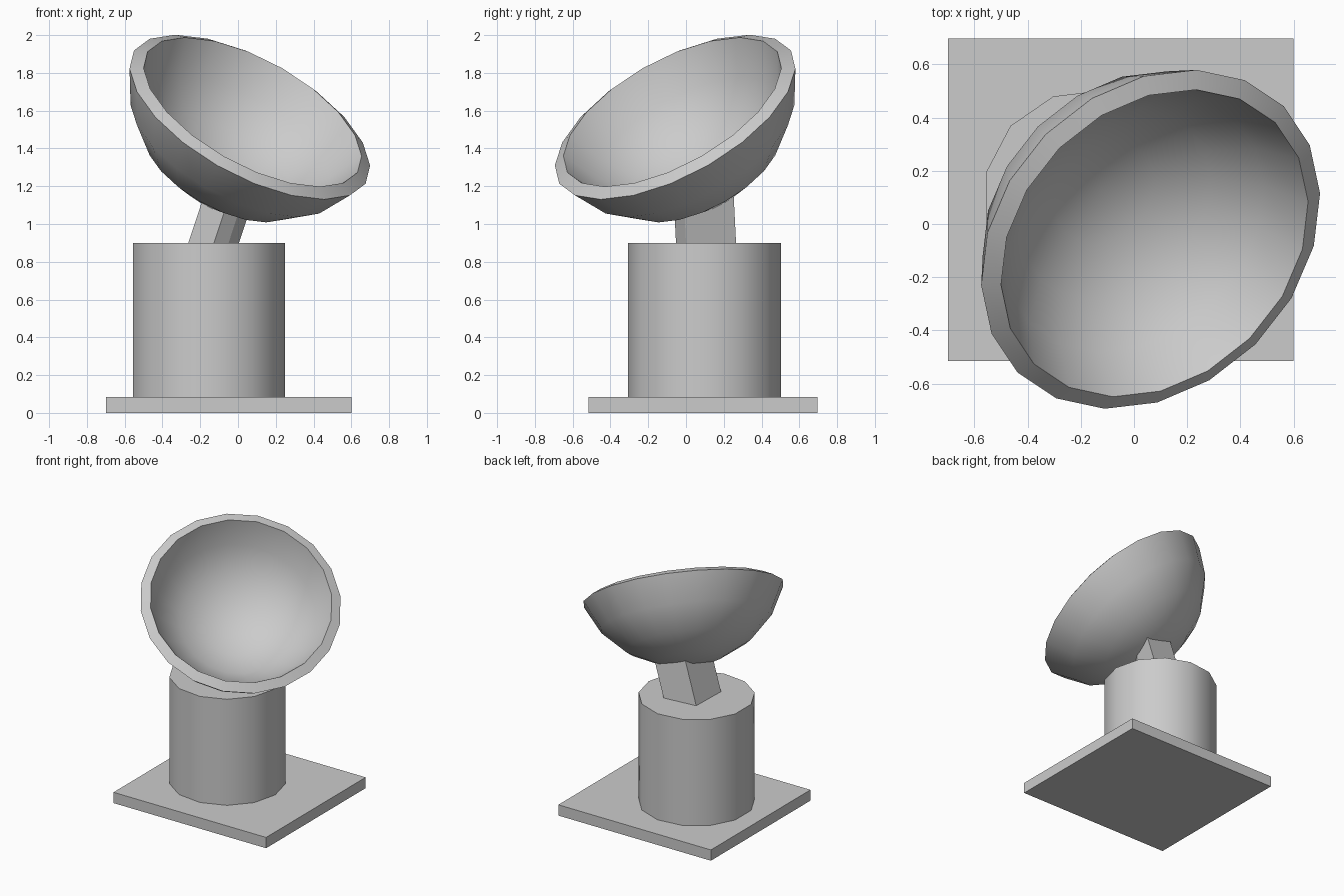
import bpy, bmesh
from math import sin, cos, pi, radians, sqrt
from mathutils import Vector, Matrix

if "Cube" in bpy.data.objects:
    bpy.data.objects.remove(bpy.data.objects["Cube"])


def add(name, rings, caps=True, smooth=True):
    """Skin a stack of rings; a one-point ring is a pole."""
    bm = bmesh.new()
    vs = [[bm.verts.new(p) for p in r] for r in rings]
    for a, b in zip(vs, vs[1:]):
        n = max(len(a), len(b))
        for i in range(n):
            j = (i + 1) % n
            if len(a) == 1:
                bm.faces.new((a[0], b[j], b[i]))
            elif len(b) == 1:
                bm.faces.new((a[i], a[j], b[0]))
            else:
                bm.faces.new((a[i], a[j], b[j], b[i]))
    if caps:
        bm.faces.new(vs[0])
        bm.faces.new(vs[-1])
    bmesh.ops.recalc_face_normals(bm, faces=bm.faces)
    me = bpy.data.meshes.new(name)
    bm.to_mesh(me)
    bm.free()
    ob = bpy.data.objects.new(name, me)
    bpy.context.collection.objects.link(ob)
    if smooth:
        bpy.ops.object.select_all(action='DESELECT')
        ob.select_set(True)
        bpy.context.view_layer.objects.active = ob
        bpy.ops.object.shade_smooth_by_angle(angle=radians(30))
    return ob


def circle(r, z, n, cx=0, cy=0):
    return [Vector((cx + r * cos(2 * pi * i / n), cy + r * sin(2 * pi * i / n), z))
            for i in range(n)]


# Base plate
plate = [(-0.70, -0.515), (0.60, -0.515), (0.60, 0.697), (-0.70, 0.697)]
add("base_plate", [[(x, y, z) for x, y in plate] for z in (0, 0.083)], smooth=False)

# Thirteen-sided pedestal
add("pedestal", [circle(0.408, z, 13, -0.159, 0.098) for z in (0.08, 0.9)])

# Dish: part of a sphere with an even wall, tilted towards front right
tilt = radians(38)
q = sqrt(0.5)
axis = Vector((sin(tilt) * q, -sin(tilt) * q, cos(tilt)))
down = Vector((cos(tilt) * q, -cos(tilt) * q, -sin(tilt)))
centre = Vector((0.168, -0.163, 1.757))
r_in, wall, segs = 0.6745, 0.0745, 20
r_out = r_in + wall
lats = [radians(a) for a in (72, 54, 36)]
rim = radians(18)
rim_r, rim_z = r_in * cos(rim), -r_in * sin(rim)
profile = [(r_out * cos(a), -r_out * sin(a)) for a in lats]
profile += [(rim_r + wall * cos(radians(27)), rim_z - wall * sin(radians(27))), (rim_r, rim_z)]
profile += [(r_in * cos(a), -r_in * sin(a)) for a in reversed(lats)]
rings = [[Vector((0, 0, -r_out))]] + [circle(r, z, segs) for r, z in profile]
rings += [[Vector((0, 0, -r_in))]]
frame = Matrix((down, axis.cross(down), axis)).transposed()
add("dish", [[centre + frame @ p for p in ring] for ring in rings], caps=False)

# Leaning neck, its top ending inside the dish wall
foot = [(0.005, 0.265), (-0.255, 0.24), (-0.263, -0.05),
        (-0.127, -0.053), (-0.05, 0.0), (0.005, 0.116)]
lean = Vector((0.33, -0.05, 1)).normalized()
low, high = [], []
for x, y in foot:
    p = Vector((x, y, 0.9))
    d = p - centre
    b = d.dot(lean)
    t = -b - sqrt(b * b - d.length_squared + 0.705 ** 2)
    low.append(p - lean * 0.02)
    high.append(p + lean * t)
add("neck", [low, high], smooth=False)
